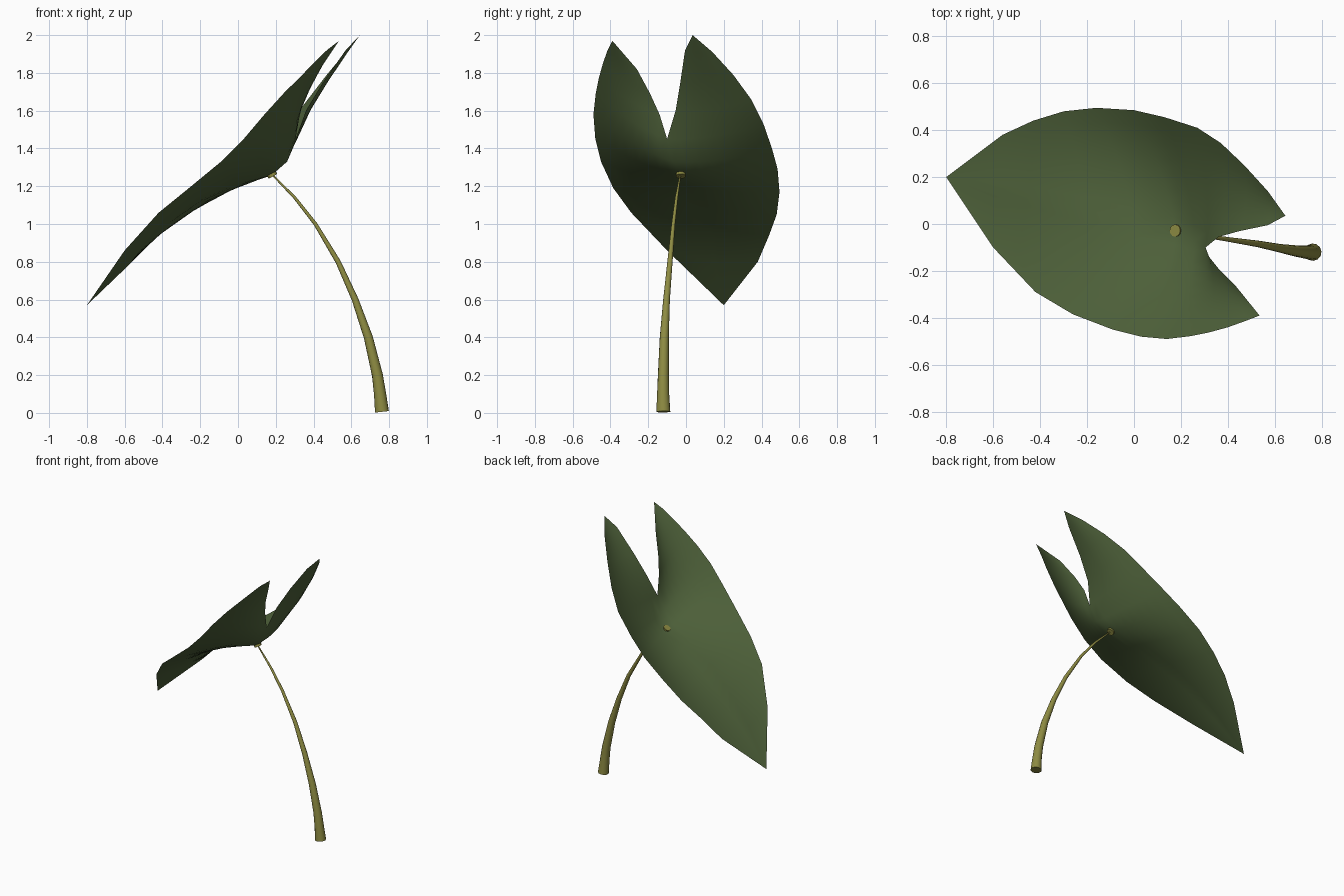
import bpy, bmesh, math
from mathutils import Vector

if "Cube" in bpy.data.objects:
    bpy.data.objects.remove(bpy.data.objects["Cube"])


def material(name, rgb):
    m = bpy.data.materials.new(name)
    m.diffuse_color = (*rgb, 1)
    m.use_nodes = True
    m.node_tree.nodes["Principled BSDF"].inputs["Base Color"].default_value = m.diffuse_color
    return m


leaf_green = material("leaf green", (0.078, 0.122, 0.043))
stem_olive = material("stem olive", (0.27, 0.26, 0.055))


def finish(bm, name, mat, angle):
    me = bpy.data.meshes.new(name)
    bm.to_mesh(me)
    bm.free()
    ob = bpy.data.objects.new(name, me)
    bpy.context.collection.objects.link(ob)
    me.materials.append(mat)
    bpy.ops.object.select_all(action='DESELECT')
    ob.select_set(True)
    bpy.context.view_layer.objects.active = ob
    bpy.ops.object.shade_smooth_by_angle(angle=math.radians(angle))
    return ob


# Leaf: each half is lofted from the midrib / notch edge to the outer edge
TIP = (-0.80, 0.20, 0.57)
midrib = [TIP, (-0.60, 0.15, 0.80), (-0.40, 0.11, 0.975), (-0.20, 0.06, 1.115),
          (0.0, 0.01, 1.205), (0.18, -0.03, 1.26), (0.26, -0.07, 1.33), (0.305, -0.10, 1.45)]
notch_back = [(0.36, -0.055, 1.60), (0.45, -0.03, 1.75), (0.57, -0.005, 1.92), (0.645, 0.035, 2.0)]
notch_front = [(0.32, -0.14, 1.58), (0.36, -0.19, 1.69), (0.43, -0.26, 1.82), (0.49, -0.32, 1.91)]
edge_back = [TIP, (-0.56, 0.38, 0.80), (-0.43, 0.44, 0.94), (-0.30, 0.48, 1.05),
             (-0.16, 0.495, 1.17), (0.0, 0.485, 1.29), (0.13, 0.455, 1.40), (0.27, 0.41, 1.53),
             (0.37, 0.345, 1.66), (0.47, 0.25, 1.79), (0.57, 0.14, 1.91), (0.645, 0.035, 2.0)]
edge_front = [TIP, (-0.60, -0.10, 0.86), (-0.42, -0.29, 1.06), (-0.26, -0.385, 1.19),
              (-0.09, -0.45, 1.33), (0.03, -0.48, 1.45), (0.14, -0.49, 1.58), (0.24, -0.478, 1.69),
              (0.32, -0.462, 1.77), (0.40, -0.44, 1.85), (0.47, -0.415, 1.92), (0.535, -0.39, 1.97)]
NORMAL = Vector((-0.7, 0, 0.7))
ACROSS = 8


def half_leaf(bm, inner, outer, flip):
    n = len(inner) - 1
    rows = []
    for i, (a, b) in enumerate(zip(inner, outer)):
        sag = 0.035 * math.sin(math.pi * (i / n) ** 1.3)
        row = []
        for k in range(ACROSS + 1):
            t = k / ACROSS
            p = Vector(a).lerp(Vector(b), t) - NORMAL * sag * 4 * t * (1 - t)
            row.append(bm.verts.new(p))
        rows.append(row)
    for r, s in zip(rows, rows[1:]):
        for k in range(ACROSS):
            f = [r[k], s[k], s[k + 1], r[k + 1]]
            bm.faces.new(f[::-1] if flip else f)


bm = bmesh.new()
half_leaf(bm, midrib + notch_back, edge_back, False)
half_leaf(bm, midrib + notch_front[:3] + [edge_front[-1]], edge_front, True)
bmesh.ops.remove_doubles(bm, verts=bm.verts, dist=0.0005)
bmesh.ops.dissolve_degenerate(bm, edges=bm.edges, dist=0.0005)
finish(bm, "leaf_blade", leaf_green, 80)

# Stem: tapered tube along a curved path (x, y, z, radius)
path = [(0.18, -0.03, 1.262, 0.004), (0.30, -0.05, 1.14, 0.008), (0.41, -0.067, 1.0, 0.010),
        (0.53, -0.085, 0.80, 0.014), (0.62, -0.103, 0.60, 0.018), (0.69, -0.115, 0.40, 0.024),
        (0.738, -0.12, 0.20, 0.029), (0.752, -0.121, 0.10, 0.032), (0.762, -0.12, 0.006, 0.037)]
SIDES = 12
bm = bmesh.new()
rings = []
for i, (x, y, z, r) in enumerate(path):
    a = Vector(path[max(i - 1, 0)][:3])
    b = Vector(path[min(i + 1, len(path) - 1)][:3])
    q = (b - a).to_track_quat('Z', 'Y')
    rings.append([bm.verts.new(Vector((x, y, z)) + q @ Vector(
        (r * math.cos(math.tau * k / SIDES), r * math.sin(math.tau * k / SIDES), 0)))
        for k in range(SIDES)])
for r, s in zip(rings, rings[1:]):
    for k in range(SIDES):
        j = (k + 1) % SIDES
        bm.faces.new((r[k], r[j], s[j], s[k]))
bm.faces.new(rings[0])
bm.faces.new(rings[-1])
for v in bm.verts:
    v.co.z = max(v.co.z, 0)
bmesh.ops.recalc_face_normals(bm, faces=bm.faces)
finish(bm, "stem", stem_olive, 50)

# Small spot where the stem meets the leaf
bm = bmesh.new()
bmesh.ops.create_cone(bm, cap_ends=True, segments=12, radius1=0.026, radius2=0.026, depth=0.022)
spot = finish(bm, "stem_joint", stem_olive, 30)
spot.location = (0.18, -0.028, 1.262)
spot.rotation_euler = Vector((-0.5, 0, 0.87)).to_track_quat('Z', 'Y').to_euler()
